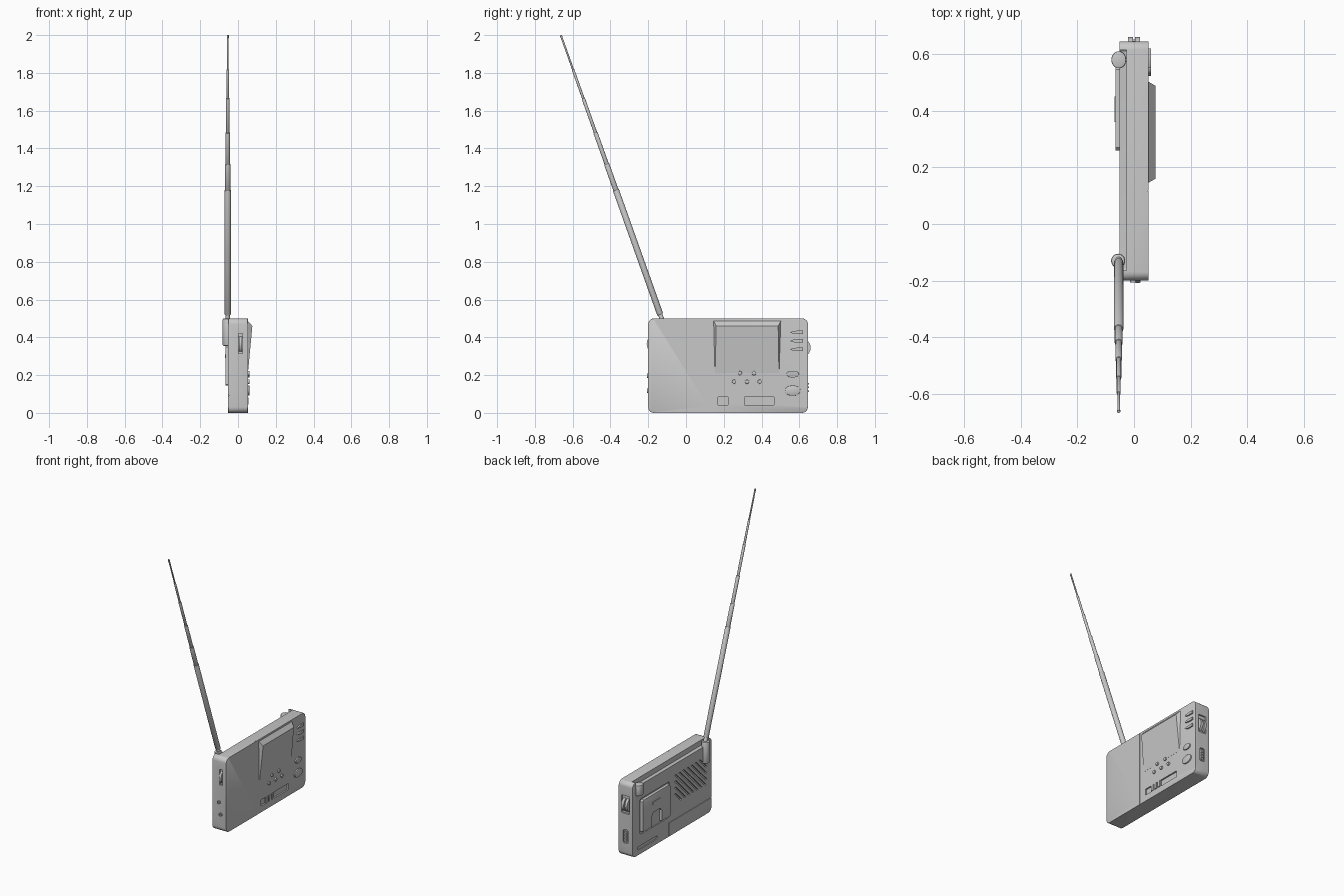
import bpy, bmesh, math
from mathutils import Vector

cube = bpy.data.objects.get("Cube")
if cube:
    bpy.data.objects.remove(cube)

grey = bpy.data.materials.new("grey plastic")
grey.use_nodes = True
colour = (0.58, 0.58, 0.58, 1)
grey.diffuse_color = colour
grey.node_tree.nodes["Principled BSDF"].inputs["Base Color"].default_value = colour


def finish(name, bm, smooth=True):
    bmesh.ops.recalc_face_normals(bm, faces=bm.faces)
    mesh = bpy.data.meshes.new(name)
    bm.to_mesh(mesh)
    bm.free()
    mesh.materials.append(grey)
    ob = bpy.data.objects.new(name, mesh)
    bpy.context.collection.objects.link(ob)
    bpy.ops.object.select_all(action='DESELECT')
    bpy.context.view_layer.objects.active = ob
    ob.select_set(True)
    if smooth:
        bpy.ops.object.shade_smooth_by_angle(angle=math.radians(35))
    return ob


def rounded(u0, u1, v0, v1, r, n=6):
    """Outline of a rounded rectangle."""
    pts = []
    for k, (u, v) in enumerate([(u1 - r, v1 - r), (u0 + r, v1 - r), (u0 + r, v0 + r), (u1 - r, v0 + r)]):
        for i in range(n + 1):
            a = math.pi / 2 * (k + i / n)
            pts.append((u + r * math.cos(a), v + r * math.sin(a)))
    return pts


def rect(u0, u1, v0, v1):
    return [(u0, v0), (u1, v0), (u1, v1), (u0, v1)]


def ellipse(u, v, ru, rv, n=24):
    return [(u + ru * math.cos(math.tau * i / n), v + rv * math.sin(math.tau * i / n)) for i in range(n)]


def add_prism(bm, pts, axis, a, b, bevel=0):
    """Extrude an outline along x, y or z from a to b; bevel softens the rims."""
    place = {'x': lambda u, v, w: (w, u, v), 'y': lambda u, v, w: (u, w, v),
             'z': lambda u, v, w: (u, v, w)}[axis]
    low = [bm.verts.new(place(u, v, a)) for u, v in pts]
    high = [bm.verts.new(place(u, v, b)) for u, v in pts]
    caps = [bm.faces.new(low), bm.faces.new(high)]
    for i in range(len(pts)):
        j = (i + 1) % len(pts)
        bm.faces.new((low[i], low[j], high[j], high[i]))
    if bevel:
        rims = list({e for f in caps for e in f.edges})
        bmesh.ops.bevel(bm, geom=rims, offset=bevel, segments=2, profile=0.5, affect='EDGES')


def prism(name, pts, axis, a, b, bevel=0):
    bm = bmesh.new()
    add_prism(bm, pts, axis, a, b, bevel)
    return finish(name, bm)


def carve(ob, cuts):
    """Subtract (outline, axis, from, to) prisms one after another."""
    for cut in cuts:
        bm = bmesh.new()
        add_prism(bm, *cut)
        cutter = finish("cutter", bm, False)
        cutter.hide_render = True
        mod = ob.modifiers.new("carve", 'BOOLEAN')
        mod.operation, mod.solver, mod.object = 'DIFFERENCE', 'EXACT', cutter
        bpy.context.view_layer.objects.active = ob
        bpy.ops.object.modifier_apply(modifier=mod.name)
        bpy.data.objects.remove(cutter)
    ob.select_set(True)
    bpy.ops.object.shade_smooth_by_angle(angle=math.radians(35))


# Case, with the aerial channel, slots and seams cut into it
BACK, FRONT, LOW, HIGH = -0.052, 0.052, -0.2, 0.645
case = prism("case", rounded(LOW, HIGH, 0, 0.5, 0.03), 'x', BACK, FRONT, 0.003)
cuts = [
    (rounded(-0.165, 0.615, 0.465, 0.56, 0.01), 'x', -0.1, -0.026),
    (rect(0.17, 0.465, 0.042, 0.084), 'x', 0.042, 0.1),
    (rounded(0.38, 0.59, 0.033, 0.055, 0.01), 'x', -0.1, -0.046),
    (rect(0.116, 0.119, -0.01, 0.51), 'x', 0.047, 0.1),
    # Battery door seam
    ([(0.256, -0.01), (0.26, -0.01), (0.26, 0.094), (-0.21, 0.094), (-0.21, 0.09), (0.256, 0.09)],
     'x', -0.1, -0.048),
    (rounded(0.25, 0.565, 0.13, 0.37, 0.015), 'x', -0.1, -0.046),
    (rounded(-0.03, 0.03, 0.29, 0.41, 0.008), 'y', 0.635, 0.7),
    (rounded(-0.018, 0.018, 0.09, 0.18, 0.008), 'y', 0.637, 0.7),
    (rect(0.002, 0.024, 0.315, 0.42), 'y', -0.3, -0.19),
]
# Diagonal speaker slots, clipped to the grille rectangle
for i in range(11):
    y = -0.27 + i * 0.043
    start, stop = max(0, -0.15 - y), min(0.19, 0.18 - y)
    if stop - start > 0.03:
        cuts.append(([(y + start, 0.2 + start), (y + start + 0.017, 0.2 + start),
                      (y + stop + 0.017, 0.2 + stop), (y + stop, 0.2 + stop)], 'x', -0.1, -0.042))
carve(case, cuts)

# Raised front panel: a wedge, thickest near the top
bm = bmesh.new()
rows = [(0.152, 0.494, 0.21, 0.05), (0.145, 0.503, 0.49, 0.05),
        (0.154, 0.492, 0.21, 0.0525), (0.16, 0.488, 0.46, 0.076)]
v = [[bm.verts.new((x, y, z)) for y in (y0, y1)] for y0, y1, z, x in rows]
for a, b in ((0, 1), (1, 3), (3, 2), (2, 0)):
    bm.faces.new((v[a][0], v[a][1], v[b][1], v[b][0]))
for s in (0, 1):
    bm.faces.new([v[k][s] for k in (0, 1, 3, 2)])
finish("front_wedge_panel", bm)

# Front buttons
for i, (y, z) in enumerate([(0.285, 0.21), (0.36, 0.21), (0.255, 0.165), (0.323, 0.165), (0.39, 0.165)]):
    prism(f"round_button_{i + 1}", ellipse(y, z, 0.011, 0.011, 20), 'x', 0.045, 0.061, 0.002)
prism("small_oval_button", ellipse(0.565, 0.205, 0.033, 0.018), 'x', 0.045, 0.06, 0.002)
prism("large_oval_button", ellipse(0.565, 0.118, 0.042, 0.027), 'x', 0.045, 0.06, 0.002)
for i in range(3):
    z = 0.336 + i * 0.045
    prism(f"bullet_button_{i + 1}", [(0.62, z - 0.009), (0.62, z + 0.009), (0.585, z + 0.009),
          (0.565, z + 0.006), (0.55, z), (0.565, z - 0.006), (0.585, z - 0.009)], 'x', 0.045, 0.06)

# Band slider
prism("slider_plate", rect(0.222, 0.31, 0.043, 0.083), 'x', 0.04, 0.05)
for i in range(3):
    prism(f"slider_rib_{i + 1}", rect(0.228 + i * 0.03, 0.246 + i * 0.03, 0.044, 0.082), 'x', 0.045, 0.056)

# Side controls: far edge dials and switch
for i, x in enumerate((-0.013, 0.013)):
    prism(f"rear_dial_{i + 1}", ellipse(0.61, 0.345, 0.05, 0.05, 40), 'x', x - 0.009, x + 0.009, 0.002)
prism("rear_switch", rounded(-0.01, 0.01, 0.1, 0.17, 0.005), 'y', 0.63, 0.646)
for i in range(3):
    z = 0.115 + i * 0.02
    prism(f"rear_switch_rib_{i + 1}", rect(-0.009, 0.009, z - 0.004, z + 0.004), 'y', 0.64, 0.652)

# Side controls: tuning dial and two sockets on the near edge
prism("tuning_dial", ellipse(-0.155, 0.365, 0.053, 0.053, 40), 'x', 0.006, 0.02, 0.002)
for i, (x, z) in enumerate([(-0.002, 0.197), (0.011, 0.117)]):
    socket = prism(f"socket_{i + 1}", ellipse(x, z, 0.012, 0.012), 'y', -0.207, -0.19)
    carve(socket, [(ellipse(x, z, 0.007, 0.007), 'y', -0.25, -0.195)])

# Folding stand on the back, with an open notch at its foot
prism("folding_stand", [(0.265, 0.145), (0.35, 0.145), (0.35, 0.22), (0.37, 0.24), (0.44, 0.24),
      (0.46, 0.22), (0.46, 0.145), (0.55, 0.145), (0.555, 0.15), (0.555, 0.35), (0.545, 0.36),
      (0.27, 0.36), (0.26, 0.35), (0.26, 0.15)], 'x', -0.066, -0.045, 0.002)
prism("stand_grip", rect(0.36, 0.45, 0.29, 0.31), 'x', -0.068, -0.06)

# Aerial clip and pivot post on the back
prism("aerial_clip", ellipse(-0.054, 0.58, 0.026, 0.03), 'z', 0.41, 0.48, 0.003)
prism("aerial_post", ellipse(-0.056, -0.13, 0.025, 0.025), 'z', 0.355, 0.5, 0.006)

# Telescopic aerial: stepped tubes along one slanted line
base, tip = Vector((-0.054, -0.122, 0.48)), Vector((-0.054, -0.663, 2.0))
direction = (tip - base).normalized()
turn = direction.to_track_quat('Z', 'Y')
length = (tip - base).length
stops = [0, 0.027, 0.46, 0.55, 0.66, 0.78, 0.88, 0.99, 1]
radii = [0.012, 0.0165, 0.014, 0.0115, 0.009, 0.007, 0.005, 0.0055]
for i, r in enumerate(radii):
    bm = bmesh.new()
    add_prism(bm, ellipse(0, 0, r, r, 20), 'z', stops[i] * length, stops[i + 1] * length, 0.001)
    for vert in bm.verts:
        vert.co = base + turn @ vert.co
    finish(f"aerial_section_{i + 1}", bm)
